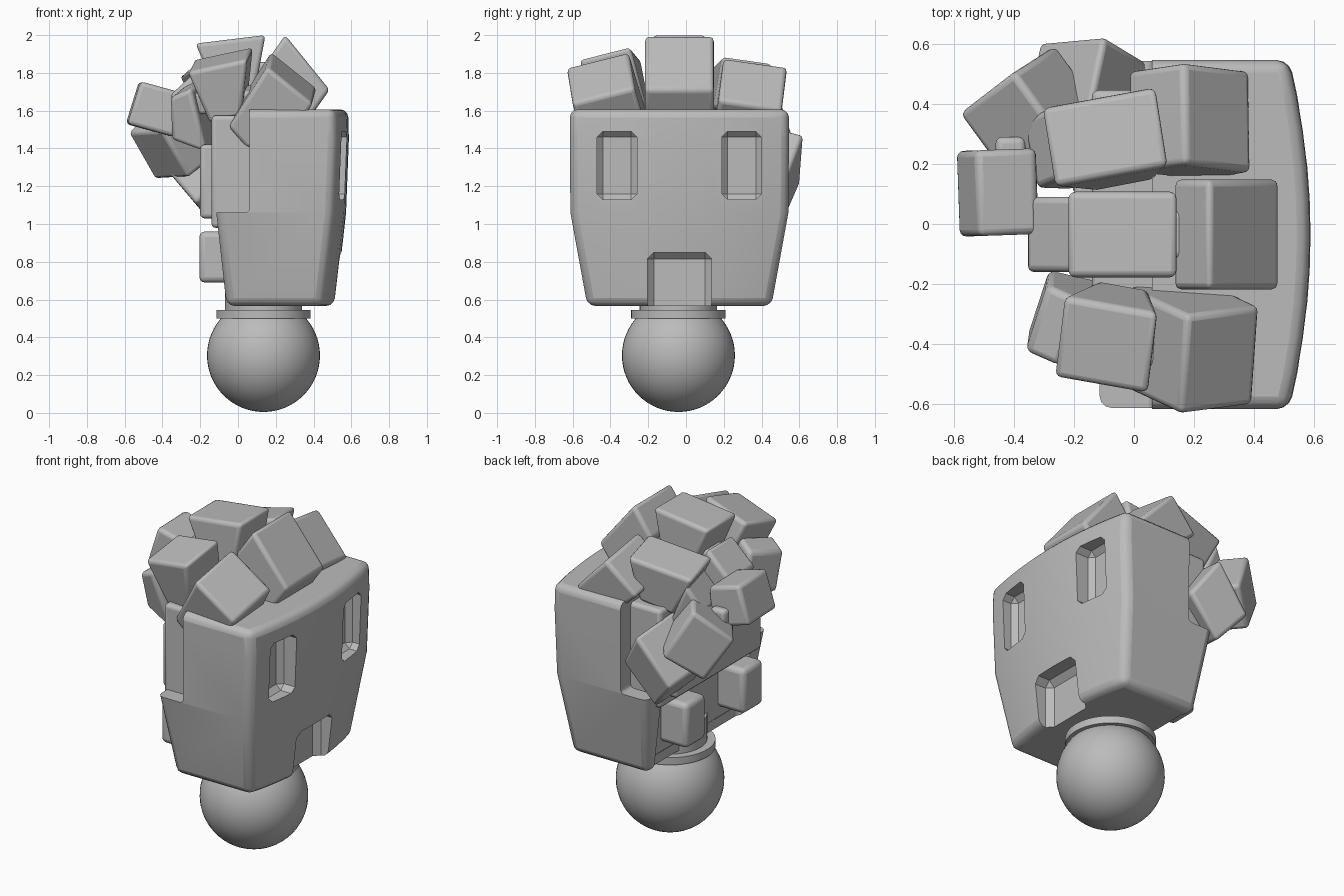
import bpy, bmesh
from math import radians
from mathutils import Matrix, Vector

cube = bpy.data.objects.get("Cube")
if cube:
    bpy.data.objects.remove(cube, do_unlink=True)

grey = bpy.data.materials.new("plain grey")
grey.use_nodes = True
GREY = (0.5, 0.5, 0.5, 1)
grey.diffuse_color = GREY
grey.node_tree.nodes["Principled BSDF"].inputs["Base Color"].default_value = GREY
MID = -0.035  # middle of the hand across y


def finish(name, bm, bevel=0.0, segments=3):
    bmesh.ops.recalc_face_normals(bm, faces=bm.faces)
    mesh = bpy.data.meshes.new(name)
    bm.to_mesh(mesh)
    bm.free()
    mesh.materials.append(grey)
    obj = bpy.data.objects.new(name, mesh)
    bpy.context.collection.objects.link(obj)
    if bevel:
        mod = obj.modifiers.new("rounded edges", "BEVEL")
        mod.width = bevel
        mod.segments = segments
        mod.limit_method = "ANGLE"
        mod.angle_limit = radians(35)
    return obj


def prism(name, pts, y, width, yaw=0, roll=0, bevel=0.022, segments=3):
    """Side outline in x and z, extruded across y and then turned."""
    bm = bmesh.new()
    n = len(pts)
    mid = Vector((sum(p[0] for p in pts) / n, y, sum(p[1] for p in pts) / n))
    turn = Matrix.Rotation(radians(yaw), 3, "Z") @ Matrix.Rotation(radians(roll), 3, "X")
    rings = [[bm.verts.new(mid + turn @ (Vector((x, y + s * width / 2, z)) - mid))
              for x, z in pts] for s in (-1, 1)]
    for ring in rings:
        bm.faces.new(ring)
    for i in range(n):
        j = (i + 1) % n
        bm.faces.new((rings[0][i], rings[0][j], rings[1][j], rings[1][i]))
    return finish(name, bm, bevel, segments)


def block(name, x0, x1, y, width, z0, z1, **options):
    return prism(name, [(x0, z0), (x1, z0), (x1, z1), (x0, z1)], y, width, **options)


# Back shell: curved sections lofted upward
bm = bmesh.new()
rings = []
for z, x_in, x_out, half in [(0.566, -0.06, 0.517, 0.487), (1.06, -0.115, 0.572, 0.577),
                             (1.45, -0.115, 0.587, 0.58), (1.607, -0.115, 0.583, 0.58)]:
    arc = [i / 5 for i in range(-5, 6)]
    ring = [(x_in, -half)] + [(x_out - 0.07 * t * t, t * half) for t in arc] + [(x_in, half)]
    rings.append([bm.verts.new((x, MID + y, z)) for x, y in ring])
for a, b in zip(rings, rings[1:]):
    for i in range(len(a)):
        j = (i + 1) % len(a)
        bm.faces.new((a[i], a[j], b[j], b[i]))
bm.faces.new(rings[0])
bm.faces.new(rings[-1])
shell = finish("back_shell", bm, bevel=0.042)

# Shell openings: upper step, palm recess, wrist notch and two slots
cutters = [
    block("step_cutter", -0.5, 0.06, MID, 2, 1.06, 2),
    block("recess_cutter", -0.5, -0.02, MID, 0.86, 0.4, 1.3),
    block("wrist_notch_cutter", 0.43, 0.8, MID, 0.34, 0.4, 0.85, bevel=0.035, segments=1),
]
for side in (-1, 1):
    cutters.append(block("slot_cutter", 0.46, 0.8, MID + side * 0.33, 0.21, 1.13, 1.49, bevel=0.03, segments=1))
for cutter in cutters:
    cutter.hide_render = True
    cutter.hide_set(True)
    mod = shell.modifiers.new(cutter.name, "BOOLEAN")
    mod.operation = "DIFFERENCE"
    mod.solver = "EXACT"
    mod.object = cutter

# Palm
block("palm", -0.14, 0.3, MID, 0.96, 0.98, 1.575)
block("lower_palm", -0.03, 0.3, MID, 0.88, 0.62, 1.1)
block("palm_pad", -0.2, 0, MID, 0.82, 1.03, 1.42)
for y in (0.19, -0.36):
    block("heel_pad", -0.205, 0, y, 0.19, 0.69, 0.96, bevel=0.03)

# Three curled fingers: outline, y, width and yaw of knuckle, middle and tip
fingers = {
    "front": (14, [
        ([(-0.04, 1.55), (0.17, 1.88), (0.41, 1.68), (0.25, 1.42), (0.05, 1.44)], -0.4, 0.34, -4),
        ([(-0.25, 1.84), (0.07, 1.91), (0.03, 1.6), (-0.14, 1.56)], -0.37, 0.28, -7),
        ([(-0.32, 1.7), (-0.2, 1.75), (-0.14, 1.4), (-0.33, 1.47)], -0.31, 0.24, -18)]),
    "middle": (0, [
        ([(0.13, 1.83), (0.25, 2.0), (0.485, 1.71), (0.35, 1.52)], MID, 0.365, 0),
        ([(-0.225, 1.955), (0.145, 2.0), (0.09, 1.7), (-0.1, 1.67)], MID, 0.285, 0),
        ([(-0.36, 1.68), (-0.2, 1.83), (-0.1, 1.6), (-0.22, 1.45)], MID, 0.25, 0)]),
    "back": (-8, [
        ([(-0.02, 1.68), (0.17, 1.86), (0.39, 1.63), (0.24, 1.45)], 0.34, 0.34, 1),
        ([(-0.29, 1.8), (0.1, 1.87), (0.05, 1.6), (-0.16, 1.55)], 0.275, 0.27, 9),
        ([(-0.35, 1.6), (-0.24, 1.76), (-0.13, 1.5), (-0.25, 1.42)], 0.25, 0.24, 12)]),
}
for label, (roll, pieces) in fingers.items():
    joints = []
    for part, (pts, y, width, yaw) in zip(("knuckle", "middle", "tip"), pieces):
        prism(f"{label}_finger_{part}", pts, y, width, yaw, roll)
        joints.append(Vector((sum(p[0] for p in pts), y * len(pts), sum(p[1] for p in pts))) / len(pts))
    # Narrow hinges between the pieces, and a root into the palm
    for (a, b), reach in zip(zip(joints, joints[1:]), (0.1, 0.07)):
        c = (a + b) / 2
        block(f"{label}_finger_hinge", c.x - reach, c.x + reach, c.y, 0.16, c.z - 0.06, c.z + 0.06, roll=roll)
    block(f"{label}_finger_root", 0.1, 0.3, joints[0].y, 0.2, 1.5, 1.65)

# Thumb folded across the palm
prism("thumb_base", [(-0.35, 1.25), (-0.18, 1.06), (0.02, 1.29), (-0.14, 1.52)], 0.425, 0.31, -12, -14)
prism("thumb_middle", [(-0.53, 1.49), (-0.36, 1.24), (-0.13, 1.39), (-0.3, 1.67)], 0.355, 0.31, 36, -2)
block("thumb_hinge", -0.46, -0.36, 0.22, 0.14, 1.5, 1.6)
prism("thumb_tip", [(-0.52, 1.755), (-0.32, 1.7), (-0.34, 1.46), (-0.59, 1.53)], 0.105, 0.285, 2)

# Wrist ball, collar disc and neck
bm = bmesh.new()
bmesh.ops.create_uvsphere(bm, u_segments=48, v_segments=32, radius=0.299,
                          matrix=Matrix.Translation((0.135, -0.04, 0.304)))
finish("wrist_ball", bm)
for name, radius, z0, z1 in [("collar_disc", 0.25, 0.5, 0.545), ("wrist_neck", 0.205, 0.52, 0.7)]:
    bm = bmesh.new()
    bmesh.ops.create_cone(bm, cap_ends=True, segments=48, radius1=radius, radius2=radius, depth=z1 - z0,
                          matrix=Matrix.Translation((0.135, -0.04, (z0 + z1) / 2)))
    finish(name, bm)

# Smooth shading with sharp edges kept
bpy.ops.object.select_all(action="DESELECT")
for obj in bpy.context.collection.objects:
    if obj.type == "MESH" and obj not in cutters:
        obj.select_set(True)
        bpy.context.view_layer.objects.active = obj
bpy.ops.object.shade_smooth_by_angle(angle=radians(35))
